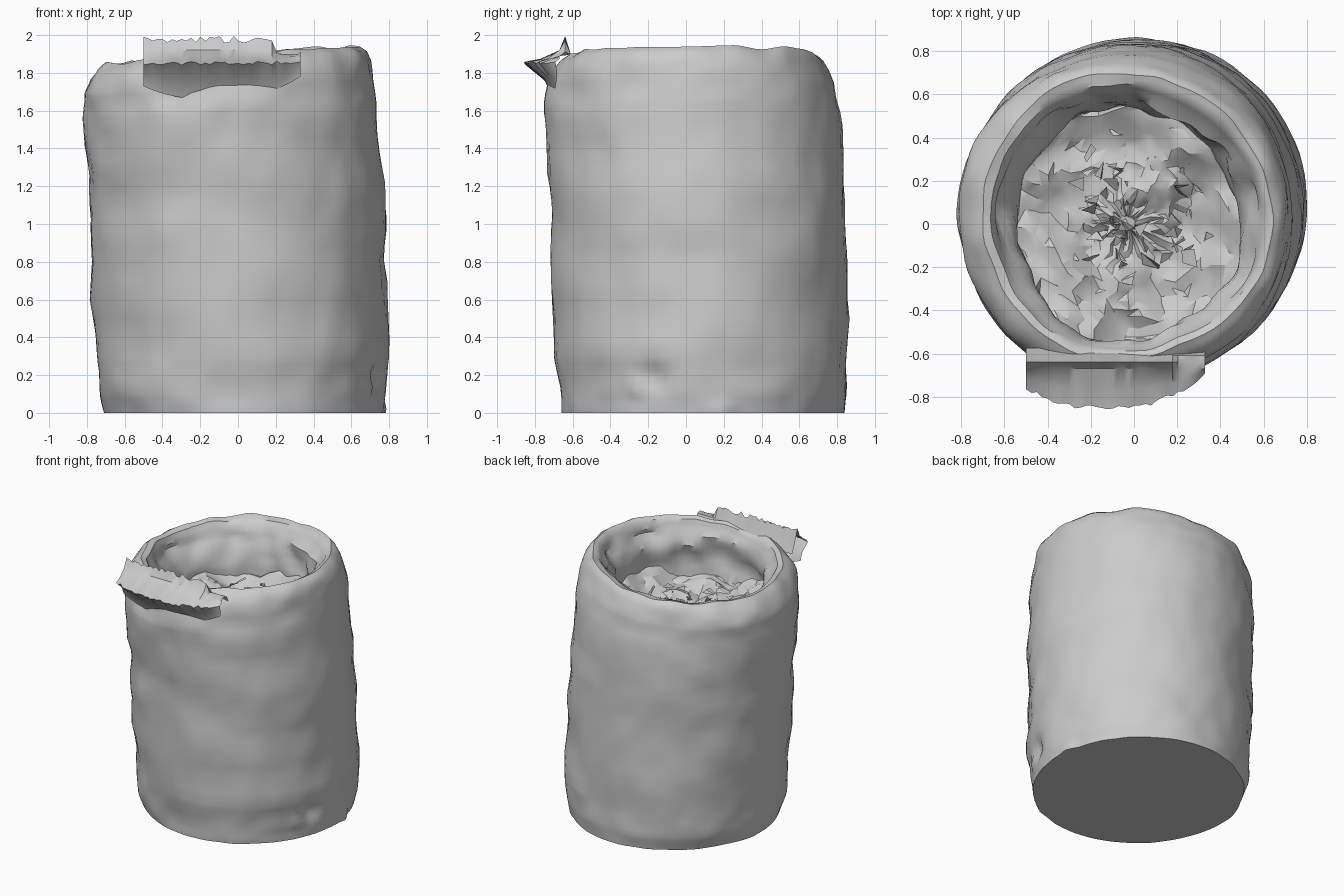
import bpy, bmesh, math, random
from mathutils import Vector, noise

random.seed(4)
SEGS = 96

default = bpy.data.objects.get("Cube")
if default:
    bpy.data.objects.remove(default, do_unlink=True)

grey = bpy.data.materials.new("plain grey")
grey.use_nodes = True
grey.diffuse_color = (0.6, 0.6, 0.6, 1)
bsdf = next(n for n in grey.node_tree.nodes if n.type == 'BSDF_PRINCIPLED')
bsdf.inputs["Base Color"].default_value = (0.6, 0.6, 0.6, 1)


def finish(bm, name, angle):
    """Turn a bmesh into a shaded, coloured object."""
    bmesh.ops.recalc_face_normals(bm, faces=bm.faces)
    mesh = bpy.data.meshes.new(name)
    bm.to_mesh(mesh)
    bm.free()
    mesh.materials.append(grey)
    obj = bpy.data.objects.new(name, mesh)
    bpy.context.collection.objects.link(obj)
    bpy.ops.object.select_all(action='DESELECT')
    obj.select_set(True)
    bpy.context.view_layer.objects.active = obj
    bpy.ops.object.shade_smooth_by_angle(angle=math.radians(angle))
    return obj


def bridge(bm, a, b, closed=True):
    """Join two equally long rows of vertices with quads."""
    n = len(a)
    for i in range(n if closed else n - 1):
        j = (i + 1) % n
        bm.faces.new((a[i], a[j], b[j], b[i]))


def lerp_profile(rows, steps):
    """Subdivide profile rows evenly by straight blending."""
    out = []
    for a, b in zip(rows, rows[1:]):
        out += [tuple(p + (q - p) * k / steps for p, q in zip(a, b)) for k in range(steps)]
    return out + [rows[-1]]


def ring(bm, z, cx, cy, r, rough, edge):
    """One wrinkled ring of the sack; edge is extra raggedness of the rim."""
    verts = []
    for i in range(SEGS):
        t = 2 * math.pi * i / SEGS
        p = Vector((cx + r * math.cos(t), cy + r * math.sin(t), z))
        d = rough * noise.noise(Vector((p.x * 1.8, p.y * 1.8, z * 4)))
        d += rough * 0.5 * noise.noise(p * 7)
        for spot, depth, size in dents:
            d += depth * math.exp(-(p - spot).length_squared / size ** 2)
        p += Vector((math.cos(t), math.sin(t), 0)) * d
        p.z += 0.07 * p.x * min(1, max(0, (z - 1) / 0.8))
        p.z += edge * noise.noise(Vector((p.x * 6, p.y * 6, r)))
        verts.append(bm.verts.new(p))
    return verts


# Local snags and hollows: place, depth, size
dents = [
    (Vector((0.78, -0.2, 0.19)), -0.05, 0.07),
    (Vector((0.73, -0.27, 0.13)), 0.025, 0.05),
    (Vector((0.8, 0.2, 0.0)), 0.05, 0.06),
    (Vector((-0.06, -0.73, 1.51)), -0.02, 0.05),
    (Vector((-0.36, -0.68, 1.7)), -0.03, 0.06),
]

# Sack: outside wall, rolled rim and inside wall (z, centre x, centre y, radius)
outside = [(0, .035, .085, .738), (.1, .033, .085, .758), (.3, .025, .08, .775),
           (.8, 0, .07, .782), (1.2, -.013, .055, .782), (1.6, -.04, .035, .778),
           (1.75, -.048, .03, .762)]
rim = [(1.75, -.048, .03, .762), (1.82, -.045, .033, .74), (1.87, -.04, .037, .71),
       (1.9, -.035, .04, .67), (1.885, -.03, .03, .63), (1.83, -.03, .02, .6)]
inside = [(1.83, -.03, .02, .6), (1.72, -.03, .01, .56), (1.55, -.03, 0, .54),
          (1.25, -.03, 0, .53)]

bm = bmesh.new()
rows = [(row, .022, 0) for row in lerp_profile(outside, 5)]
rows += [(row, .03, .022) for row in lerp_profile(rim, 2)[1:]]
rows += [(row, .08, .01) for row in lerp_profile(inside, 3)[1:]]
rings = [ring(bm, *row, rough, edge) for row, rough, edge in rows]
for a, b in zip(rings, rings[1:]):
    bridge(bm, a, b)
bm.faces.new(rings[0])
for v in rings[0]:
    v.co.z = 0
finish(bm, "sack", 40)

# Contents: crumpled, torn surface inside the sack
bm = bmesh.new()
loops = []
for k in range(1, 15):
    loop = []
    for i in range(44):
        t = 2 * math.pi * (i + random.uniform(-.25, .25)) / 44
        r = .56 * k / 14 + random.uniform(-.012, .012)
        p = Vector((-.03 + r * math.cos(t), r * math.sin(t), 1.46))
        p.z += .12 * noise.noise(p * 2.6) + .07 * noise.noise(p * 7)
        p.z += .1 * (k / 14) ** 3 + random.uniform(-.012, .012)
        loop.append(bm.verts.new(p))
    loops.append(loop)
for a, b in zip(loops, loops[1:]):
    bridge(bm, a, b)
bm.faces.new(loops[0])
bmesh.ops.triangulate(bm, faces=bm.faces)
finish(bm, "contents", 30)

# Scraps: small loose shreds standing up from the contents
bm = bmesh.new()
for k in range(45):
    t, r = random.uniform(0, 2 * math.pi), random.uniform(.1, .48)
    base = Vector((.04 + r * math.cos(t) * .85, .08 + r * math.sin(t) * .85, 1.5))
    corners = [base + Vector(random.uniform(-.05, .05) for _ in range(3)) for _ in range(4)]
    quad = [bm.verts.new(c) for c in corners]
    bm.faces.new(quad[:3])
    bm.faces.new((quad[0], quad[2], quad[3]))
finish(bm, "scraps", 30)

# Folded flap: hollow lip hanging over the front rim, with ragged edges
bm = bmesh.new()
rows = []
COUNT = 34
for i in range(COUNT):
    f = i / (COUNT - 1)
    x = -.5 + .83 * f
    bulge = max(0, 1 - abs((x + .13) / .46) ** 2.5)
    tip_y = -.7 - .15 * bulge + random.uniform(-.012, .012)
    top_z = (1.98 if x < .19 else 1.91) + random.uniform(-.02, .015)
    wall_y = -.7 + .12 * (x + .05) ** 2
    profile = [(wall_y, 1.66 + .12 * (1 - bulge)),
               (wall_y - .05 * bulge, 1.76 + .04 * (1 - bulge)),
               (tip_y, 1.85 + random.uniform(-.008, .012)),
               (tip_y * .6 - .64 * .4, 1.875),
               (-.67, 1.92 if x < .19 else 1.89),
               (-.64, top_z),
               (-.61, 1.9),
               (-.575, 1.82)]
    rows.append([bm.verts.new((x, y, z)) for y, z in profile])
for a, b in zip(rows, rows[1:]):
    bridge(bm, a, b, closed=False)
finish(bm, "folded_flap", 35)
